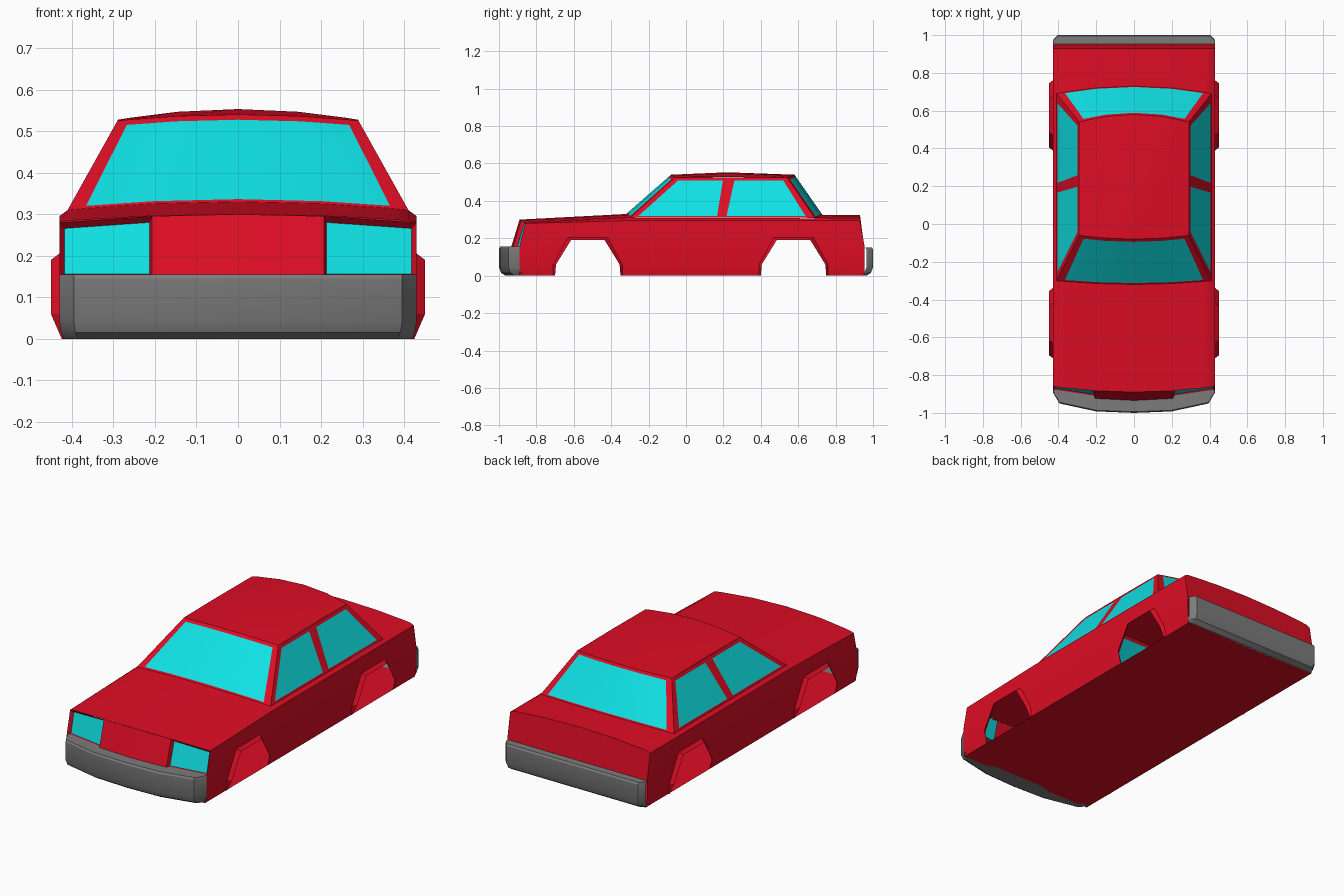
import bpy, bmesh, math
from mathutils import Vector

if "Cube" in bpy.data.objects:
    bpy.data.objects.remove(bpy.data.objects["Cube"])


def material(name, rgb):
    m = bpy.data.materials.new(name)
    m.diffuse_color = (*rgb, 1)
    m.use_nodes = True
    m.node_tree.nodes["Principled BSDF"].inputs["Base Color"].default_value = m.diffuse_color
    return m


RED = material("red paint", (0.73, 0.004, 0.018))
CYAN = material("cyan glass", (0.005, 0.76, 0.78))
GREY = material("grey bumper", (0.2, 0.2, 0.2))
U = [-1, -0.9, -0.5, 0, 0.5, 0.9, 1]          # stations across the car


def patch(bm, rows, centre=(0, 0, 0.15), glass=lambda r, c: False):
    """Skin rows of points with quads that face away from centre."""
    vs = [[bm.verts.new(p) for p in row] for row in rows]
    made = []
    for r in range(len(vs) - 1):
        for c in range(len(vs[r]) - 1):
            f = polygon(bm, (vs[r][c], vs[r][c + 1], vs[r + 1][c + 1], vs[r + 1][c]), centre)
            f.material_index = int(glass(r, c))
            made.append(f)
    return made


def polygon(bm, verts, centre=(0, 0, 0.15)):
    f = bm.faces.new(verts)
    f.normal_update()
    if f.normal.dot(f.calc_center_median() - Vector(centre)) < 0:
        f.normal_flip()
    return f


def finish(bm, name, mats):
    bmesh.ops.remove_doubles(bm, verts=bm.verts, dist=0.0005)
    me = bpy.data.meshes.new(name)
    bm.to_mesh(me)
    bm.free()
    for m in mats:
        me.materials.append(m)
    ob = bpy.data.objects.new(name, me)
    bpy.context.collection.objects.link(ob)
    bpy.ops.object.select_all(action='DESELECT')
    ob.select_set(True)
    bpy.context.view_layer.objects.active = ob
    bpy.ops.object.shade_smooth_by_angle(angle=math.radians(28))
    return ob


def arc(half, y, dy, z, dz):
    """Crowned row of points across the car."""
    return [(half * u, y + dy * u * u, z - dz * u * u) for u in U]


def with_shoulder(row, y, z):
    return [(-0.43, y, z)] + row + [(0.43, y, z)]


def blend(a, b, t):
    return [tuple(Vector(p).lerp(Vector(q), t)) for p, q in zip(a, b)]


cowl = arc(0.41, -0.32, 0.02, 0.33, 0.02)
roof_front = arc(0.29, -0.08, 0.02, 0.54, 0.015)
roof_rear = arc(0.29, 0.58, -0.04, 0.54, 0.015)
deck = arc(0.41, 0.73, -0.04, 0.325, 0.018)

# Lower body: hood, trunk, rear panel, front panel, floor
bm = bmesh.new()
patch(bm, [with_shoulder(arc(0.41, -0.89, 0.027, 0.30, 0.016), -0.86, 0.28),
           with_shoulder(cowl, -0.30, 0.295)])
tail = with_shoulder(arc(0.41, 0.93, 0, 0.325, 0.02), 0.93, 0.295)
patch(bm, [with_shoulder(deck, 0.69, 0.295), tail])
patch(bm, [tail, [(x, 0.955, 0.14) for x, y, z in tail]])
patch(bm, [[(-0.42, -0.89, 0), (0.42, -0.89, 0)], [(-0.42, 0.955, 0), (0.42, 0.955, 0)]])
F = [-1, -0.48, 0, 0.48, 1]
front = patch(bm, [[(0.43 * u, -0.89 + 0.03 * u * u, 0.30 - 0.02 * u * u) for u in F],
                   [(0.43 * u, -0.935 + 0.045 * u * u, 0.152) for u in F]])
# Headlights sunk into the outer front panels
lamps = [front[0], front[3]]
bmesh.ops.inset_individual(bm, faces=lamps, thickness=0.014, depth=-0.02)
for f in lamps:
    f.material_index = 1

# Sides with open wheel arches
ARCHES = (-0.70, 0.40)
notch = [(0.36, 0.06), (0.28, 0.205), (0.07, 0.205), (-0.01, 0.06)]
for s in (-1, 1):
    outline = [(-0.86, 0.28), (-0.30, 0.295), (0.69, 0.295), (0.93, 0.295),
               (0.955, 0.155), (0.955, 0.06)]
    for y0 in reversed(ARCHES):
        outline += [(y0 + y, z) for y, z in notch]
    outline += [(-0.89, 0.06), (-0.89, 0.155)]
    polygon(bm, [bm.verts.new((s * 0.43, y, z)) for y, z in outline])
    for a, b in ((-0.89, -0.71), (-0.34, 0.39), (0.76, 0.955)):
        patch(bm, [[(s * 0.43, a, 0.06), (s * 0.43, b, 0.06)],
                   [(s * 0.42, a, 0), (s * 0.42, b, 0)]])
    # shoulder strip under the side windows
    patch(bm, [[(s * 0.41, -0.30, 0.31), (s * 0.41, 0.69, 0.307)],
               [(s * 0.43, -0.30, 0.295), (s * 0.43, 0.69, 0.295)]])
finish(bm, "body", [RED, CYAN])

# Flared lips around the wheel arches
bm = bmesh.new()
outer = [(0.42, 0.36, 0)] + [(0.43, y, z) for y, z in notch] + [(0.42, -0.01, 0)]
inner = [(0.424, 0.35, 0), (0.45, 0.345, 0.06), (0.45, 0.265, 0.19),
         (0.45, 0.085, 0.19), (0.45, 0.005, 0.06), (0.424, 0, 0)]
for s in (-1, 1):
    for y0 in ARCHES:
        patch(bm, [[(s * x, y0 + y, z) for x, y, z in ring] for ring in (outer, inner)],
              (s * 0.4, y0 + 0.175, 0.05))
finish(bm, "wheel_arch_flares", [RED])

# Cabin: roof, windscreen, rear window, side windows
bm = bmesh.new()
patch(bm, [roof_front, arc(0.29, 0.22, 0, 0.553, 0.026), roof_rear])
for base, top in ((cowl, roof_front), (deck, roof_rear)):
    patch(bm, [blend(base, top, t) for t in (0, 0.03, 0.94, 1)],
          glass=lambda r, c: r == 1 and 1 <= c <= 4)
bottom_y = [-0.30, -0.265, 0.165, 0.215, 0.645, 0.69]
top_y = [-0.06, -0.025, 0.20, 0.262, 0.51, 0.54]
for s in (-1, 1):
    low = [(s * 0.41, y, 0.31 - 0.003 * (y > 0.68)) for y in bottom_y]
    high = [(s * 0.29, y, 0.525) for y in top_y]
    patch(bm, [blend(low, high, t) for t in (0, 0.04, 0.92, 1)],
          glass=lambda r, c: r == 1 and c in (1, 3))
finish(bm, "cabin", [RED, CYAN])


# Bumpers with rounded lower edges
def bumper(name, half, back, top):
    s = 1 if back > 0 else -1
    cols = [(-x, y) for x, y in half] + [(x, y) for x, y in reversed(half) if x > 0]
    rows = [[(x, back, top) for x, y in cols]]
    for z, pull, k in ((top, 0.006, 1), (top - 0.01, 0, 1), (0.045, 0, 1),
                       (0.015, 0.012, 0.99), (0, 0.035, 0.975)):
        rows.append([(x * k, s * max(abs(y) - pull, abs(back)), z) for x, y in cols])
    rows.append([(x * 0.975, back, 0) for x, y in cols])
    bm = bmesh.new()
    patch(bm, rows, (0, back, 0.08))
    finish(bm, name, [GREY])


bumper("front_bumper", [(0.43, -0.89), (0.395, -0.95), (0.2, -0.992), (0, -1.0)], -0.87, 0.155)
bumper("rear_bumper", [(0.43, 0.965), (0.425, 0.978), (0.405, 1.0), (0, 1.0)], 0.945, 0.15)
